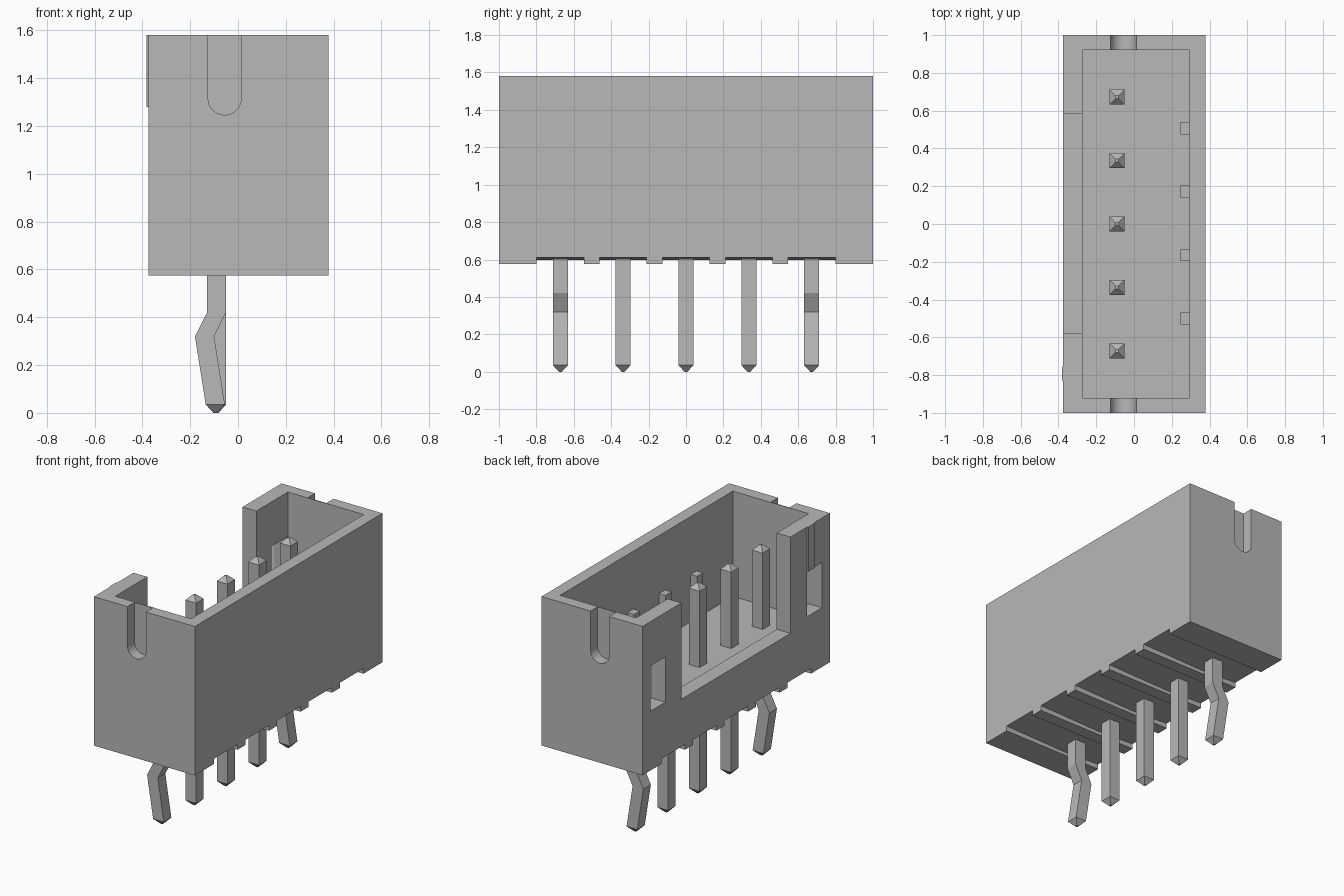
import bpy, bmesh, math

if "Cube" in bpy.data.objects:
    bpy.data.objects.remove(bpy.data.objects["Cube"], do_unlink=True)

grey = bpy.data.materials.new("plain_grey")
grey.use_nodes = True
colour = (0.48, 0.48, 0.48, 1)
grey.diffuse_color = colour
grey.node_tree.nodes["Principled BSDF"].inputs["Base Color"].default_value = colour


def finish(name, bm):
    bmesh.ops.recalc_face_normals(bm, faces=bm.faces)
    mesh = bpy.data.meshes.new(name)
    bm.to_mesh(mesh)
    bm.free()
    mesh.materials.append(grey)
    obj = bpy.data.objects.new(name, mesh)
    bpy.context.collection.objects.link(obj)
    return obj


def prism(name, profile, axis, start, end):
    """Extrude a closed 2D profile along y (profile x,z) or z (profile x,y)."""
    bm = bmesh.new()
    place = (lambda a, b, t: (a, t, b)) if axis == "y" else (lambda a, b, t: (a, b, t))
    face = bm.faces.new([bm.verts.new(place(a, b, start)) for a, b in profile])
    new = bmesh.ops.extrude_face_region(bm, geom=[face])["geom"]
    shift = place(0, 0, end - start)
    bmesh.ops.translate(bm, vec=shift, verts=[v for v in new if isinstance(v, bmesh.types.BMVert)])
    return finish(name, bm)


def box(name, x0, x1, y0, y1, z0, z1):
    return prism(name, [(x0, y0), (x1, y0), (x1, y1), (x0, y1)], "z", z0, z1)


def cut(target, cutter):
    cutter.hide_render = True
    mod = target.modifiers.new("cut", "BOOLEAN")
    mod.operation = "DIFFERENCE"
    mod.solver = "EXACT"
    mod.object = cutter
    bpy.context.view_layer.objects.active = target
    bpy.ops.object.modifier_apply(modifier=mod.name)
    bpy.data.objects.remove(cutter, do_unlink=True)


LEFT, RIGHT, BASE, TOP = -0.375, 0.378, 0.575, 1.58
FLOOR, PITCH = 0.87, 0.336

# Housing shell with its cavity and the wide opening in one long wall
housing = box("housing", LEFT, RIGHT, -1, 1, BASE, TOP)
cut(housing, box("cavity_cutter", -0.272, 0.295, -0.92, 0.92, FLOOR, 2))
cut(housing, box("opening_cutter", -0.6, -0.2, -0.578, 0.585, 0.93, 2))

# Round-bottomed slot through both end walls
cx, cz, r = -0.056, 1.315, 0.069
arc = [(cx + r * math.cos(a), cz + r * math.sin(a))
       for a in [math.pi * (1 + i / 16) for i in range(17)]]
for y in (-1, 1):
    cut(housing, prism("slot_cutter", arc + [(cx + r, 2), (cx - r, 2)], "y", y - 0.075, y + 0.075))

# Latch windows beside the opening
for side in (-1, 1):
    y0, y1 = sorted((side * 0.755, side * 0.914))
    cut(housing, box("window_cutter", -0.6, -0.2, y0, y1, 0.975, 1.28))

# Shallow pitched recesses under each pin
recess = [(-0.5, 0.4), (0.5, 0.4), (0.5, 0.614), (RIGHT, 0.61), (-0.09, 0.598), (LEFT, 0.61), (-0.5, 0.614)]
for i in range(-2, 3):
    cut(housing, prism("recess_cutter", recess, "y", i * PITCH - 0.126, i * PITCH + 0.126))

# Small guide ribs along the solid long wall
for i in range(4):
    y = (i - 1.5) * PITCH + 0.003
    box("guide_rib", 0.246, 0.297, y - 0.032, y + 0.032, FLOOR - 0.01, 1.19)

# Raised pin marker on the outer wall
prism("pin_marker", [(LEFT + 0.002, -0.835), (LEFT - 0.007, -0.825), (LEFT - 0.007, -0.76), (LEFT + 0.002, -0.75)],
      "z", 1.28, TOP)


# Contact pins: square rings lofted along the height
def pin(name, y, kinked):
    rings = [(0, -0.09, 0.008), (0.035, -0.09, 0.04)]
    if kinked:
        rings = [(0, -0.095, 0.008), (0.035, -0.095, 0.04), (0.32, -0.14, 0.04), (0.42, -0.09, 0.04)]
    rings += [(1.385, -0.09, 0.04), (1.417, -0.09, 0.008)]
    bm = bmesh.new()
    loops = [[bm.verts.new((x + sx * h, y + sy * h, z)) for sx, sy in ((-1, -1), (1, -1), (1, 1), (-1, 1))]
             for z, x, h in rings]
    for low, high in zip(loops, loops[1:]):
        for k in range(4):
            n = (k + 1) % 4
            bm.faces.new((low[k], low[n], high[n], high[k]))
    bm.faces.new(loops[0])
    bm.faces.new(loops[-1])
    finish(name, bm)


for i in range(-2, 3):
    pin("kinked_pin" if abs(i) == 2 else "straight_pin", i * PITCH, abs(i) == 2)
